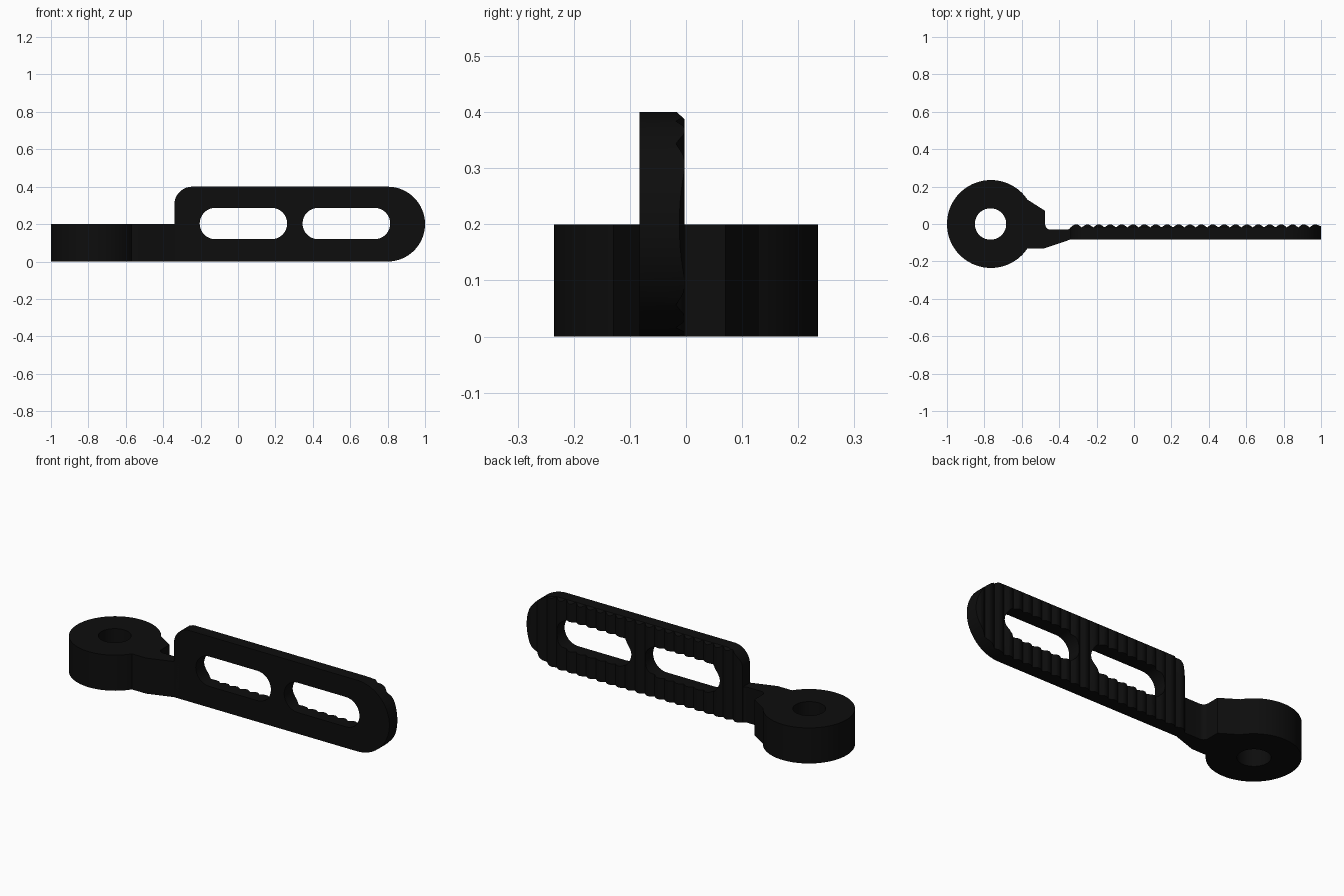
import bpy, bmesh
from math import cos, sin, pi, radians

if "Cube" in bpy.data.objects:
    bpy.data.objects.remove(bpy.data.objects["Cube"])


def arc(cx, cy, r, a0, a1, n=16):
    """Points along a circular arc, angles in degrees."""
    return [(cx + r * cos(radians(a0 + (a1 - a0) * i / n)),
             cy + r * sin(radians(a0 + (a1 - a0) * i / n))) for i in range(n + 1)]


def prism(name, pts, lo, hi, axis='Z'):
    """Extrude an outline along Z (points are x,y) or along Y (points are x,z)."""
    bm = bmesh.new()
    place = (lambda p: (p[0], p[1], lo)) if axis == 'Z' else (lambda p: (p[0], lo, p[1]))
    face = bm.faces.new([bm.verts.new(place(p)) for p in pts])
    ext = bmesh.ops.extrude_face_region(bm, geom=[face])
    d = (0, 0, hi - lo) if axis == 'Z' else (0, hi - lo, 0)
    bmesh.ops.translate(bm, vec=d, verts=[v for v in ext['geom'] if isinstance(v, bmesh.types.BMVert)])
    bmesh.ops.recalc_face_normals(bm, faces=bm.faces)
    me = bpy.data.meshes.new(name)
    bm.to_mesh(me)
    bm.free()
    ob = bpy.data.objects.new(name, me)
    bpy.context.collection.objects.link(ob)
    return ob


def boolean(target, other, op):
    """Apply a boolean and remove the helper."""
    m = target.modifiers.new(op.lower(), 'BOOLEAN')
    m.operation, m.object, m.solver = op, other, 'EXACT'
    bpy.context.view_layer.objects.active = target
    bpy.ops.object.modifier_apply(modifier=m.name)
    bpy.data.objects.remove(other)


BACK, ROOT, TIP = -0.083, -0.018, -0.003
LEFT, RIGHT = -0.34, 1.0

# toothed arm: ridged plan outline cut to the rounded side outline
teeth = 22
pitch = (RIGHT - LEFT) / teeth
ridges = []
for i in range(teeth):
    x = LEFT + i * pitch
    ridges += [(x + pitch * f, y) for f, y in
               ((0, ROOT), (0.3, TIP - 0.002), (0.4, TIP), (0.6, TIP), (0.7, TIP - 0.002))]
arm = prism("toothed_arm", [(RIGHT, BACK), (LEFT, BACK)] + ridges + [(RIGHT, ROOT + 0.006)], -0.05, 0.45)
side = [(LEFT, 0)] + arc(0.8, 0.2, 0.2, -90, 90, 32) + arc(LEFT + 0.095, 0.305, 0.095, 90, 180, 12)
boolean(arm, prism("side_outline", side, -0.2, 0.2, 'Y'), 'INTERSECT')

# two rounded slots
for x0, x1 in ((-0.205, 0.263), (0.345, 0.814)):
    r = 0.084
    slot = arc(x1 - r, 0.203, r, -90, 90) + arc(x0 + r, 0.203, r, 90, 270)
    boolean(arm, prism("slot_cutter", slot, -0.2, 0.2, 'Y'), 'DIFFERENCE')

# bevel along the top of the ridges
bevel = prism("bevel_cutter", [(-0.5, 0), (1.2, 0), (1.2, 0.1), (-0.5, 0.1)], 0.385, 0.5)
for v in bevel.data.vertices:
    x, y, z = v.co
    if z < 0.4:
        v.co = (x, TIP + 0.001 if y < 0.05 else 0.1, 0.387)
    else:
        v.co = (x, ROOT - 0.1 + 0.085 if y < 0.05 else 0.1, 0.402)
        if y < 0.05:
            v.co.y = ROOT - 0.001
boolean(arm, bevel, 'DIFFERENCE')

# eyelet with neck
eyelet = prism("eyelet", arc(-0.765, 0, 0.235, 0, 360 - 5, 71), 0, 0.2)
neck = ([(-0.70, -0.13), (-0.48, -0.13), (LEFT, BACK), (LEFT + 0.03, BACK),
         (LEFT + 0.03, -0.022), (LEFT, -0.022), (LEFT - 0.012, -0.03)]
        + arc(-0.447, -0.002, 0.028, 270, 180, 6)
        + [(-0.475, 0.07), (-0.58, 0.137), (-0.70, 0.137)])
boolean(eyelet, prism("neck", neck, 0, 0.2), 'UNION')
boolean(eyelet, prism("hole_cutter", arc(-0.767, 0, 0.084, 0, 360 - 7.5, 47), -0.1, 0.3), 'DIFFERENCE')

# black finish
black = bpy.data.materials.new("black_plastic")
black.diffuse_color = (0.004, 0.004, 0.004, 1)
black.use_nodes = True
black.node_tree.nodes["Principled BSDF"].inputs["Base Color"].default_value = black.diffuse_color
for ob in (arm, eyelet):
    ob.data.materials.clear()
    ob.data.materials.append(black)
    bpy.ops.object.select_all(action='DESELECT')
    ob.select_set(True)
    bpy.context.view_layer.objects.active = ob
    bpy.ops.object.shade_smooth_by_angle(angle=radians(20))
